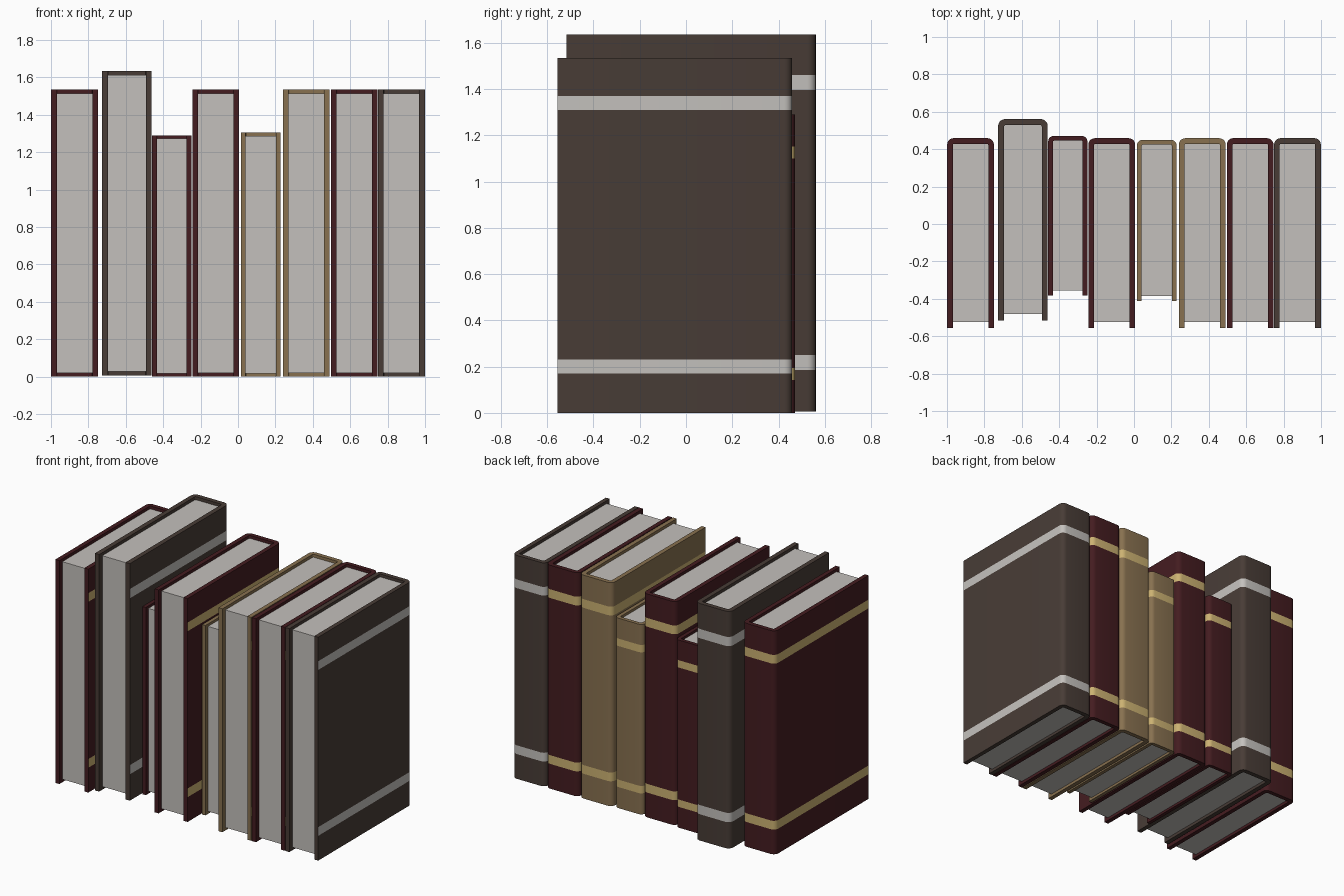
import bpy, bmesh, math

if "Cube" in bpy.data.objects:
    bpy.data.objects.remove(bpy.data.objects["Cube"])


def mat(name, r, g, b):
    m = bpy.data.materials.new(name)
    lin = [((c / 255 + 0.055) / 1.055) ** 2.4 for c in (r, g, b)]
    m.diffuse_color = (*lin, 1)
    m.use_nodes = True
    m.node_tree.nodes["Principled BSDF"].inputs["Base Color"].default_value = m.diffuse_color
    return m


MAROON = mat("maroon leather", 68, 28, 32)
BROWN = mat("dark brown leather", 72, 60, 54)
TAN = mat("tan leather", 136, 113, 80)
GOLD = mat("gold band", 204, 178, 114)
SILVER = mat("silver band", 196, 193, 189)
PAPER = mat("paper", 196, 192, 188)

# Standard book, scaled per copy
W, D, H = 0.25, 1.015, 1.535
T = 0.03                      # cover thickness
BANDS = ((0.17, 0.23), (1.31, 1.37))


def arc(cx, cy, r, a0, a1, n=5):
    return [(cx + r * math.cos(math.radians(a0 + (a1 - a0) * i / n)),
             cy + r * math.sin(math.radians(a0 + (a1 - a0) * i / n))) for i in range(n + 1)]


def finish(bm, name, mats, loc, s):
    me = bpy.data.meshes.new(name)
    bm.to_mesh(me)
    bm.free()
    for m in mats:
        me.materials.append(m)
    ob = bpy.data.objects.new(name, me)
    bpy.context.collection.objects.link(ob)
    ob.location = loc
    ob.scale = (s, s, s)
    bpy.ops.object.select_all(action='DESELECT')
    ob.select_set(True)
    bpy.context.view_layer.objects.active = ob
    bpy.ops.object.shade_smooth_by_angle(angle=math.radians(35))


def cover(i, leather, band, loc, s):
    # U-shaped section: outer outline and matching inner outline
    h, r, ri = W / 2, 0.035, 0.008
    outer = [(h, 0)] + arc(h - r, D - r, r, 0, 90) + arc(-h + r, D - r, r, 90, 180) + [(-h, 0)]
    k = h - T
    inner = [(k, 0)] + arc(k - ri, D - T - ri, ri, 0, 90) + arc(-k + ri, D - T - ri, ri, 90, 180) + [(-k, 0)]
    levels = [0] + [z for b in BANDS for z in b] + [H]
    bm = bmesh.new()
    rings = [[[bm.verts.new((x, y, z)) for x, y in line] for line in (outer, inner)] for z in levels]
    n = len(outer)
    for j in range(len(levels) - 1):
        (o0, i0), (o1, i1) = rings[j], rings[j + 1]
        for a in range(n - 1):
            f = bm.faces.new((o0[a], o0[a + 1], o1[a + 1], o1[a]))
            f.material_index = j % 2          # odd layers are the painted bands
            bm.faces.new((i0[a + 1], i0[a], i1[a], i1[a + 1]))
        for a in (0, n - 1):                  # fore edges
            bm.faces.new((o0[a], i0[a], i1[a], o1[a]))
    for o, q in (rings[0], rings[-1]):        # bottom and top rims
        for a in range(n - 1):
            bm.faces.new((o[a], o[a + 1], q[a + 1], q[a]))
    bmesh.ops.recalc_face_normals(bm, faces=bm.faces)
    finish(bm, f"book_cover_{i}", (leather, band), loc, s)


def pages(i, loc, s):
    bm = bmesh.new()
    bmesh.ops.create_cube(bm, size=1)
    x, y0, y1, z0, z1 = W / 2 - T, 0.033, D - T, 0.02, H - 0.02
    for v in bm.verts:
        v.co = (math.copysign(x, v.co.x), y1 if v.co.y > 0 else y0, z1 if v.co.z > 0 else z0)
    finish(bm, f"book_pages_{i}", (PAPER,), loc, s)


# centre x, front y, base z, scale, leather, band
books = [
    (-0.874, -0.556, 0, 1, MAROON, GOLD),
    (-0.594, -0.516, 0.006, 1.061, BROWN, SILVER),
    (-0.354, -0.382, 0, 0.84, MAROON, GOLD),
    (-0.119, -0.556, 0, 1, MAROON, GOLD),
    (0.122, -0.413, 0, 0.85, TAN, GOLD),
    (0.365, -0.556, 0, 1, TAN, GOLD),
    (0.621, -0.556, 0, 1, MAROON, GOLD),
    (0.874, -0.556, 0, 1, BROWN, SILVER),
]
for i, (x, y, z, s, leather, band) in enumerate(books, 1):
    cover(i, leather, band, (x, y, z), s)
    pages(i, (x, y, z), s)
